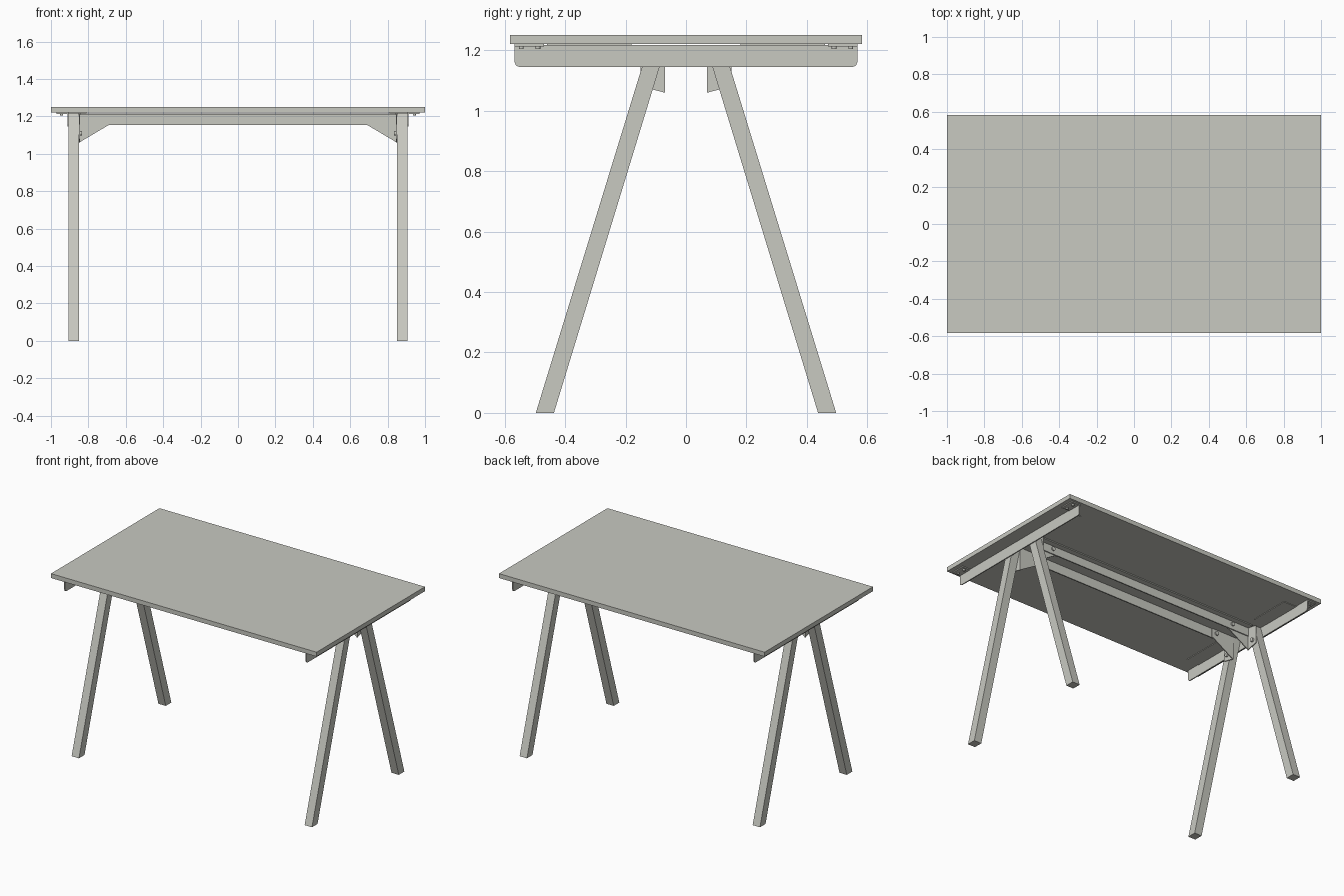
import bpy
import bmesh
from mathutils import Vector

cube = bpy.data.objects.get("Cube")
if cube:
    bpy.data.objects.remove(cube, do_unlink=True)

paint = bpy.data.materials.new("warm light grey")
paint.use_nodes = True
GREY = (0.58, 0.585, 0.535, 1)
paint.diffuse_color = GREY
paint.node_tree.nodes["Principled BSDF"].inputs["Base Color"].default_value = GREY


def finish(name, bm):
    bmesh.ops.recalc_face_normals(bm, faces=bm.faces)
    mesh = bpy.data.meshes.new(name)
    bm.to_mesh(mesh)
    bm.free()
    mesh.materials.append(paint)
    obj = bpy.data.objects.new(name, mesh)
    bpy.context.collection.objects.link(obj)
    return obj


def prism(name, points, depth):
    """Extrude a closed outline of 3D points by a depth vector."""
    bm = bmesh.new()
    face = bm.faces.new([bm.verts.new(p) for p in points])
    new = bmesh.ops.extrude_face_region(bm, geom=[face])["geom"]
    verts = [v for v in new if isinstance(v, bmesh.types.BMVert)]
    bmesh.ops.translate(bm, verts=verts, vec=Vector(depth))
    return finish(name, bm)


def box(name, x, y, z):
    outline = [(x[0], y[0], z[0]), (x[1], y[0], z[0]),
               (x[1], y[1], z[0]), (x[0], y[1], z[0])]
    return prism(name, outline, (0, 0, z[1] - z[0]))


def bolt(name, center, axis, radius, depth):
    bm = bmesh.new()
    bmesh.ops.create_cone(bm, cap_ends=True, segments=12, radius1=radius,
                          radius2=radius, depth=depth)
    turn = Vector((0, 0, 1)).rotation_difference(Vector(axis)).to_matrix()
    bmesh.ops.rotate(bm, verts=bm.verts, matrix=turn)
    bmesh.ops.translate(bm, verts=bm.verts, vec=Vector(center))
    return finish(name, bm)


UNDER = 1.22
box("table_top", (-1, 1), (-0.583, 0.583), (UNDER, 1.25))

for sx, side in ((1, "left"), (-1, "right")):
    # Cross plate outside the legs, rounded at its lower corners
    plate = [(sx * 0.905, y, z) for y, z in (
        (-0.567, 1.217), (-0.567, 1.16), (-0.562, 1.149), (-0.552, 1.145),
        (0.552, 1.145), (0.562, 1.149), (0.567, 1.16), (0.567, 1.217))]
    prism(f"{side}_cross_plate", plate, (sx * 0.007, 0, 0))

    for sy, end in ((1, "back"), (-1, "front")):
        tag = f"{side}_{end}"
        # Splayed leg
        leg = [(sx * 0.85, sy * y, z) for y, z in (
            (0.437, 0), (0.497, 0), (0.124, UNDER - 0.005), (0.066, UNDER - 0.005))]
        prism(f"{tag}_leg", leg, (sx * 0.055, 0, 0))

        # Mounting tabs under the top
        box(f"{tag}_outer_tab", (sx * 0.905, sx * 0.97),
            (sy * 0.47, sy * 0.567), (1.213, UNDER))
        box(f"{tag}_inner_tab", (sx * 0.81, sx * 0.905),
            (sy * 0.18, sy * 0.46), (1.216, UNDER))
        for y in (0.49, 0.545):
            bolt(f"{tag}_tab_bolt", (sx * 0.943, sy * y, 1.209),
                 (0, 0, 1), 0.008, 0.01)

        # Corner gusset with a flange against the leg
        gusset = [(sx * x, sy * 0.07, z) for x, z in (
            (0.85, 1.06), (0.85, 1.217), (0.68, 1.217), (0.68, 1.155), (0.69, 1.155))]
        prism(f"{tag}_gusset", gusset, (0, sy * 0.006, 0))
        flange = [(sx * 0.844, sy * y, z) for y, z in (
            (0.07, 1.06), (0.15, 1.08), (0.15, 1.2), (0.07, 1.217))]
        prism(f"{tag}_gusset_flange", flange, (sx * 0.006, 0, 0))
        bolt(f"{tag}_rail_bolt", (sx * 0.715, sy * 0.076, 1.19),
             (0, 1, 0), 0.013, 0.03)
        bolt(f"{tag}_leg_bolt", (sx * 0.84, sy * 0.12, 1.11),
             (1, 0, 0), 0.013, 0.014)

# Long rails: an upright web with a top flange
for sy, end in ((1, "back"), (-1, "front")):
    rail = [(-0.844, sy * y, z) for y, z in (
        (0.075, 1.155), (0.083, 1.155), (0.083, 1.21),
        (0.12, 1.21), (0.12, 1.217), (0.075, 1.217))]
    prism(f"{end}_rail", rail, (1.688, 0, 0))
